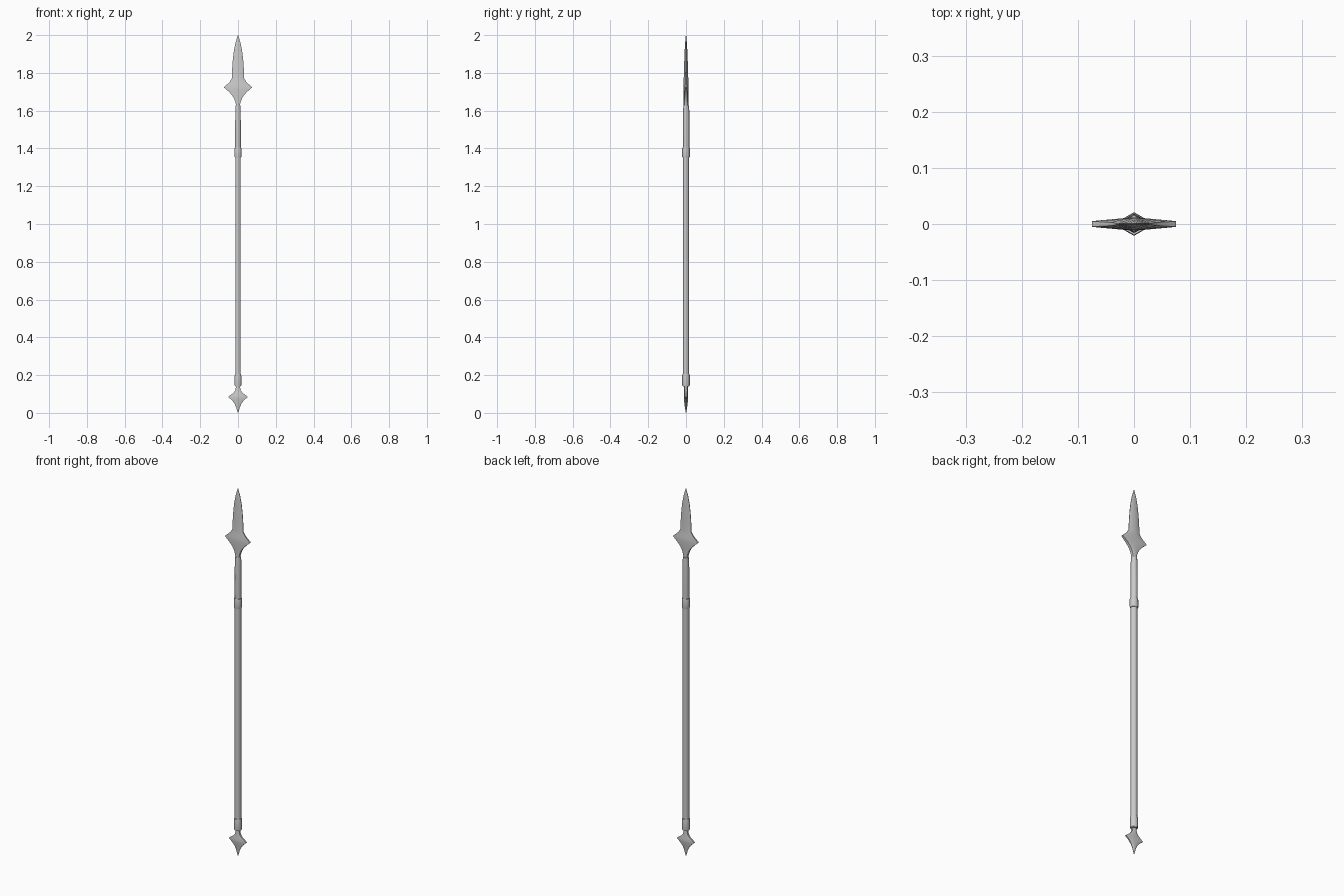
import bpy, bmesh, math


def finish(name, bm, angle):
    bmesh.ops.recalc_face_normals(bm, faces=bm.faces)
    mesh = bpy.data.meshes.new(name)
    bm.to_mesh(mesh)
    bm.free()
    obj = bpy.data.objects.new(name, mesh)
    bpy.context.collection.objects.link(obj)
    bpy.ops.object.select_all(action='DESELECT')
    obj.select_set(True)
    bpy.context.view_layer.objects.active = obj
    bpy.ops.object.shade_smooth_by_angle(angle=math.radians(angle))
    return obj


def loft(name, rings, angle):
    """Skin a stack of equal-length rings and cap both ends."""
    bm = bmesh.new()
    loops = [[bm.verts.new(p) for p in ring] for ring in rings]
    n = len(loops[0])
    for a, b in zip(loops, loops[1:]):
        for i in range(n):
            j = (i + 1) % n
            bm.faces.new((a[i], a[j], b[j], b[i]))
    bm.faces.new(loops[0][::-1])
    bm.faces.new(loops[-1])
    return finish(name, bm, angle)


def hex_rod(name, stations, y=0.0, angle=65):
    """Six-sided rod with ridges on the front and back; stations are (z, radius)."""
    turns = [math.radians(30 + 60 * i) for i in range(6)]
    rings = [[(r * math.cos(a), y + r * math.sin(a), z) for a in turns]
             for z, r in stations]
    return loft(name, rings, angle)


def ridged_blade(name, stations):
    """Flat blade with a soft central ridge; stations are (z, half width, ridge, edge)."""
    rings = [[(w, -e, z), (w, e, z), (0, r, z), (-w, e, z), (-w, -e, z), (0, -r, z)]
             for z, w, r, e in stations]
    return loft(name, rings, 50)


# Shaft and the socket section below the head
hex_rod("shaft", [(0.14, 0.0168), (1.40, 0.0168)])
hex_rod("head_socket", [(1.38, 0.0168), (1.49, 0.0172), (1.60, 0.0165), (1.628, 0.0145)],
        y=0.001)

# Collars
hex_rod("upper_collar", [(1.352, 0.0195), (1.36, 0.021), (1.395, 0.021), (1.404, 0.0195)])
hex_rod("lower_collar", [(0.143, 0.0195), (0.15, 0.0205), (0.195, 0.0205), (0.205, 0.0190)])

# Spearhead with side lugs
ridged_blade("spearhead", [
    (1.610, 0.010, 0.0120, 0.007), (1.640, 0.012, 0.0120, 0.007),
    (1.660, 0.019, 0.0120, 0.007), (1.680, 0.030, 0.0120, 0.007),
    (1.700, 0.048, 0.0120, 0.007), (1.715, 0.066, 0.0120, 0.006),
    (1.723, 0.075, 0.0120, 0.005), (1.735, 0.062, 0.0120, 0.004),
    (1.752, 0.044, 0.0120, 0.003), (1.770, 0.033, 0.0120, 0.002),
    (1.820, 0.031, 0.0110, 0.001), (1.870, 0.0275, 0.0090, 0.001),
    (1.920, 0.0215, 0.0070, 0.001), (1.960, 0.0130, 0.0045, 0.001),
    (2.000, 0.001, 0.0010, 0.0005)])

# Butt spike with side points
ridged_blade("butt_spike", [
    (0.000, 0.001, 0.0010, 0.0005), (0.030, 0.010, 0.0060, 0.001),
    (0.050, 0.019, 0.0085, 0.002), (0.062, 0.028, 0.0100, 0.003),
    (0.076, 0.042, 0.0105, 0.004), (0.084, 0.053, 0.0105, 0.004),
    (0.095, 0.039, 0.0105, 0.004), (0.106, 0.024, 0.0105, 0.004),
    (0.120, 0.014, 0.0105, 0.005), (0.148, 0.009, 0.0100, 0.006)])
